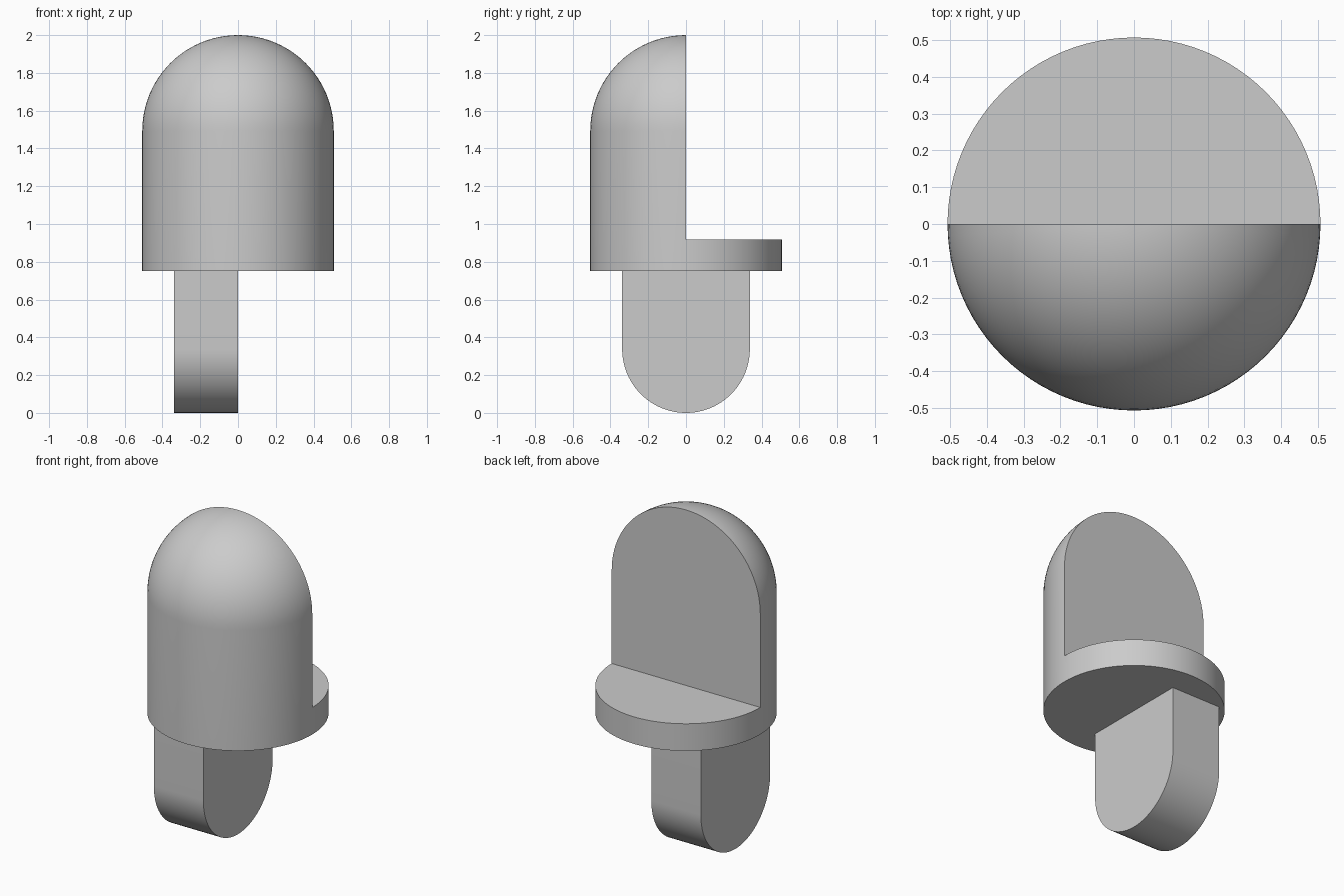
import bpy, bmesh
from math import pi, sin, cos, radians
from mathutils import Vector

if "Cube" in bpy.data.objects:
    bpy.data.objects.remove(bpy.data.objects["Cube"], do_unlink=True)

RADIUS, BASE, LEDGE, TOP = 0.507, 0.75, 0.917, 2.0
TAB = 0.338
STEPS = 48

grey = bpy.data.materials.new("light grey")
grey.use_nodes = True
grey.diffuse_color = (0.6, 0.6, 0.6, 1)
grey.node_tree.nodes["Principled BSDF"].inputs["Base Color"].default_value = (0.6, 0.6, 0.6, 1)


def finish(bm, name):
    bmesh.ops.recalc_face_normals(bm, faces=bm.faces[:])
    mesh = bpy.data.meshes.new(name)
    bm.to_mesh(mesh)
    bm.free()
    mesh.materials.append(grey)
    obj = bpy.data.objects.new(name, mesh)
    bpy.context.collection.objects.link(obj)
    bpy.ops.object.select_all(action='DESELECT')
    obj.select_set(True)
    bpy.context.view_layer.objects.active = obj
    bpy.ops.object.shade_smooth_by_angle(angle=radians(30))
    return obj


def half_turn(bm, profile, angle):
    """Revolve an (r, z) profile from the +x side through half a turn."""
    verts = [bm.verts.new((r, 0, z)) for r, z in profile]
    edges = [bm.edges.new(pair) for pair in zip(verts, verts[1:])]
    bmesh.ops.spin(bm, geom=verts + edges, cent=(0, 0, 0), axis=(0, 0, 1),
                   angle=angle, steps=STEPS)


# Body: domed front half, low ledge behind, flat wall between them
bm = bmesh.new()
spring = TOP - RADIUS
dome = [(RADIUS * cos(a), spring + RADIUS * sin(a))
        for a in (i * pi / 2 / 24 for i in range(24))]
half_turn(bm, [(0, BASE), (RADIUS, BASE), (RADIUS, LEDGE)] + dome + [(0, TOP)], -pi)
half_turn(bm, [(0, BASE), (RADIUS, BASE), (RADIUS, LEDGE), (0, LEDGE)], pi)
bmesh.ops.remove_doubles(bm, verts=bm.verts[:], dist=0.0005)
bmesh.ops.holes_fill(bm, edges=[e for e in bm.edges if e.is_boundary], sides=0)
bmesh.ops.recalc_face_normals(bm, faces=bm.faces[:])
bmesh.ops.dissolve_limit(bm, angle_limit=0.002, verts=bm.verts[:], edges=bm.edges[:])
finish(bm, "domed_body")

# Tab: round-ended plate hanging under the right half
bm = bmesh.new()
arc = [(TAB * cos(a), TAB + TAB * sin(a))
       for a in (pi + i * pi / STEPS for i in range(STEPS + 1))]
outline = [(-TAB, BASE)] + arc + [(TAB, BASE)]
face = bm.faces.new([bm.verts.new((0, y, z)) for y, z in outline])
side = bmesh.ops.extrude_face_region(bm, geom=[face], use_keep_orig=True)
bmesh.ops.translate(bm, vec=Vector((-TAB, 0, 0)),
                    verts=[v for v in side["geom"] if isinstance(v, bmesh.types.BMVert)])
finish(bm, "lower_tab")
